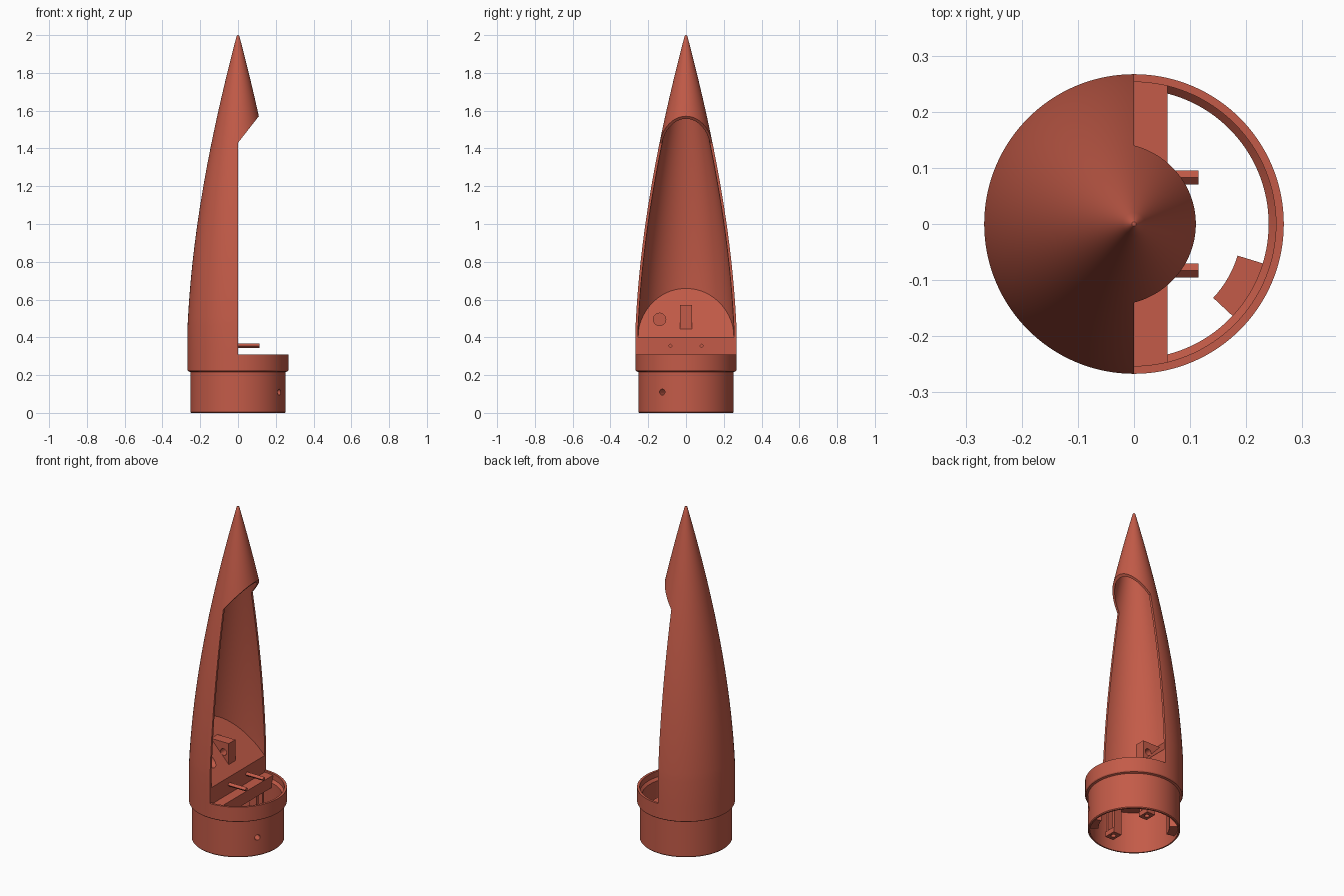
import bpy, bmesh, math
from mathutils import Matrix, Vector

cube = bpy.data.objects.get("Cube")
if cube:
    bpy.data.objects.remove(cube, do_unlink=True)

mat = bpy.data.materials.new("brick red")
mat.use_nodes = True
COLOUR = (0.55, 0.105, 0.065, 1)
mat.diffuse_color = COLOUR
mat.node_tree.nodes["Principled BSDF"].inputs["Base Color"].default_value = COLOUR

SHOULDER, RIM, BEND, TIP = 0.22, 0.31, 0.46, 2.0
R_NOSE, R_BASE, R_BORE = 0.267, 0.252, 0.24


def nose_radius(z):
    """Smooth ogive through four measured radii."""
    if z <= BEND:
        return R_NOSE
    pts = [(BEND, R_NOSE), (1.0, 0.215), (1.5, 0.1255), (TIP, 0.006)]
    total = 0
    for i, (zi, ri) in enumerate(pts):
        for j, (zj, _) in enumerate(pts):
            if i != j:
                ri *= (z - zj) / (zi - zj)
        total += ri
    return total


def finish(name, bm):
    bmesh.ops.recalc_face_normals(bm, faces=bm.faces)
    mesh = bpy.data.meshes.new(name)
    bm.to_mesh(mesh)
    bm.free()
    obj = bpy.data.objects.new(name, mesh)
    bpy.context.collection.objects.link(obj)
    mesh.materials.append(mat)
    return obj


def revolve(name, profile, steps=128):
    """Spin a closed (radius, z) profile about z."""
    bm = bmesh.new()
    vs = [bm.verts.new((r, 0, z)) for r, z in profile]
    edges = [bm.edges.new((a, b)) for a, b in zip(vs, vs[1:] + vs[:1])]
    bmesh.ops.spin(bm, geom=vs + edges, cent=(0, 0, 0), axis=(0, 0, 1),
                   angle=math.tau, steps=steps, use_duplicate=False)
    bmesh.ops.remove_doubles(bm, verts=bm.verts, dist=0.0004)
    bmesh.ops.dissolve_degenerate(bm, edges=bm.edges, dist=0.0001)
    return finish(name, bm)


def extrude(name, points, shift):
    bm = bmesh.new()
    face = bm.faces.new([bm.verts.new(p) for p in points])
    new = bmesh.ops.extrude_face_region(bm, geom=[face])["geom"]
    verts = [v for v in new if isinstance(v, bmesh.types.BMVert)]
    bmesh.ops.translate(bm, verts=verts, vec=shift)
    return finish(name, bm)


def prism(name, xz, y0, y1):
    return extrude(name, [(x, y0, z) for x, z in xz], (0, y1 - y0, 0))


def box(name, x0, x1, y0, y1, z0, z1):
    return prism(name, [(x0, z0), (x1, z0), (x1, z1), (x0, z1)], y0, y1)


def rod(name, start, end, radius, sides=24):
    a, b = Vector(start), Vector(end)
    d = b - a
    bm = bmesh.new()
    m = Matrix.Translation((a + b) / 2) @ d.to_track_quat("Z", "Y").to_matrix().to_4x4()
    bmesh.ops.create_cone(bm, cap_ends=True, segments=sides, radius1=radius,
                          radius2=radius, depth=d.length, matrix=m)
    return finish(name, bm)


def carve(obj, other, operation="DIFFERENCE", keep=False):
    mod = obj.modifiers.new("carve", "BOOLEAN")
    mod.operation, mod.object, mod.solver = operation, other, "EXACT"
    bpy.context.view_layer.objects.active = obj
    bpy.ops.object.modifier_apply(modifier=mod.name)
    if not keep:
        bpy.data.objects.remove(other, do_unlink=True)


# Hollow shell: coupler tube, stepped shoulder and ogive nose
heights = [RIM] + [BEND + (TIP - 0.006 - BEND) * i / 32 for i in range(33)]
outer = [(0.248, 0), (R_BASE, 0.005), (R_BASE, SHOULDER - 0.004),
         (R_NOSE - 0.004, SHOULDER), (R_NOSE, SHOULDER + 0.006)]
outer += [(nose_radius(z), z) for z in heights] + [(0.004, TIP - 0.001), (0, TIP)]
inner_heights = [z for z in heights if z < 1.92]
inner = [(0, 1.93)] + [(nose_radius(z) - 0.014, z) for z in reversed(inner_heights)]
inner += [(0.253, 0.275), (R_BORE, 0.26), (R_BORE, 0)]
shell = revolve("nose_shell", outer + inner)

# Opening: half of the nose removed, ending in a slanted hood
carve(shell, prism("opening_cutter", [(0, RIM), (0.4, RIM), (0.4, 1.94), (0, 1.43)], -0.4, 0.4))

# Side screw hole
ANGLE = math.radians(-30)
ray = Vector((math.cos(ANGLE), math.sin(ANGLE), 0))
up = Vector((0, 0, 0.11))
screw = rod("screw_cutter", ray * 0.21 + up, ray * 0.3 + up, 0.016)
carve(shell, screw)

# Core used to trim inner parts to the bore
core = revolve("trim_core", [(0, 0.0), (0.245, 0), (0.245, 0.26)] +
               [(nose_radius(z) - 0.008, z) for z in heights if z < 1.2] + [(0, 1.2)])
core.hide_render = True

# Slanted bulkhead with cable hole
bulkhead = prism("slanted_bulkhead", [(0, 0.25), (0, 0.4), (-0.28, 0.702), (-0.28, 0.25)], -0.3, 0.3)
carve(bulkhead, core, "INTERSECT", keep=True)
carve(bulkhead, rod("cable_cutter", (0.05, -0.14, 0.495), (-0.17, -0.14, 0.495), 0.033))

# Cross bar spanning the coupler
bar = box("cross_bar", -0.01, 0.06, -0.3, 0.3, 0.23, 0.30)
carve(bar, core, "INTERSECT")

# Anchor block with a cross hole
anchor = box("anchor_block", -0.17, -0.04, -0.031, 0.031, 0.435, 0.57)
carve(anchor, rod("anchor_cutter", (-0.075, -0.1, 0.51), (-0.075, 0.1, 0.51), 0.02))

parts = [shell, bulkhead, bar, anchor]

# Pegs, hanging legs and drilled feet on both sides
for side, word in ((1, "left"), (-1, "right")):
    y = side * 0.083
    parts.append(rod(word + "_peg", (-0.02, y, 0.355), (0.115, y, 0.355), 0.0125, 4))
    for k, off in enumerate((0.115, 0.17)):
        yl = side * off
        parts.append(box(f"{word}_leg_{k + 1}", 0.0, 0.05, yl - 0.008, yl + 0.008, 0.03, 0.24))
    foot = box(word + "_foot", 0.0, 0.055, side * 0.142 - 0.036, side * 0.142 + 0.036, 0.02, 0.05)
    carve(foot, rod("foot_cutter", (0.028, side * 0.142, 0), (0.028, side * 0.142, 0.1), 0.014))
    parts.append(foot)

# Curved screw bosses inside the coupler
for name, centre in (("screw_boss", -30), ("rear_boss", 150)):
    arc = [math.radians(centre - 13 + 26 * i / 8) for i in range(9)]
    ring = [(0.193, a) for a in arc] + [(0.244, a) for a in reversed(arc)]
    boss = extrude(name, [(r * math.cos(a), r * math.sin(a), 0.02) for r, a in ring], (0, 0, 0.18))
    if name == "screw_boss":
        carve(boss, rod("boss_cutter", ray * 0.18 + up, ray * 0.3 + up, 0.016))
    parts.append(boss)

# Smooth curved surfaces, keeping crisp edges
bpy.ops.object.select_all(action="DESELECT")
for part in parts:
    part.select_set(True)
bpy.context.view_layer.objects.active = shell
bpy.ops.object.shade_smooth_by_angle(angle=math.radians(30))
